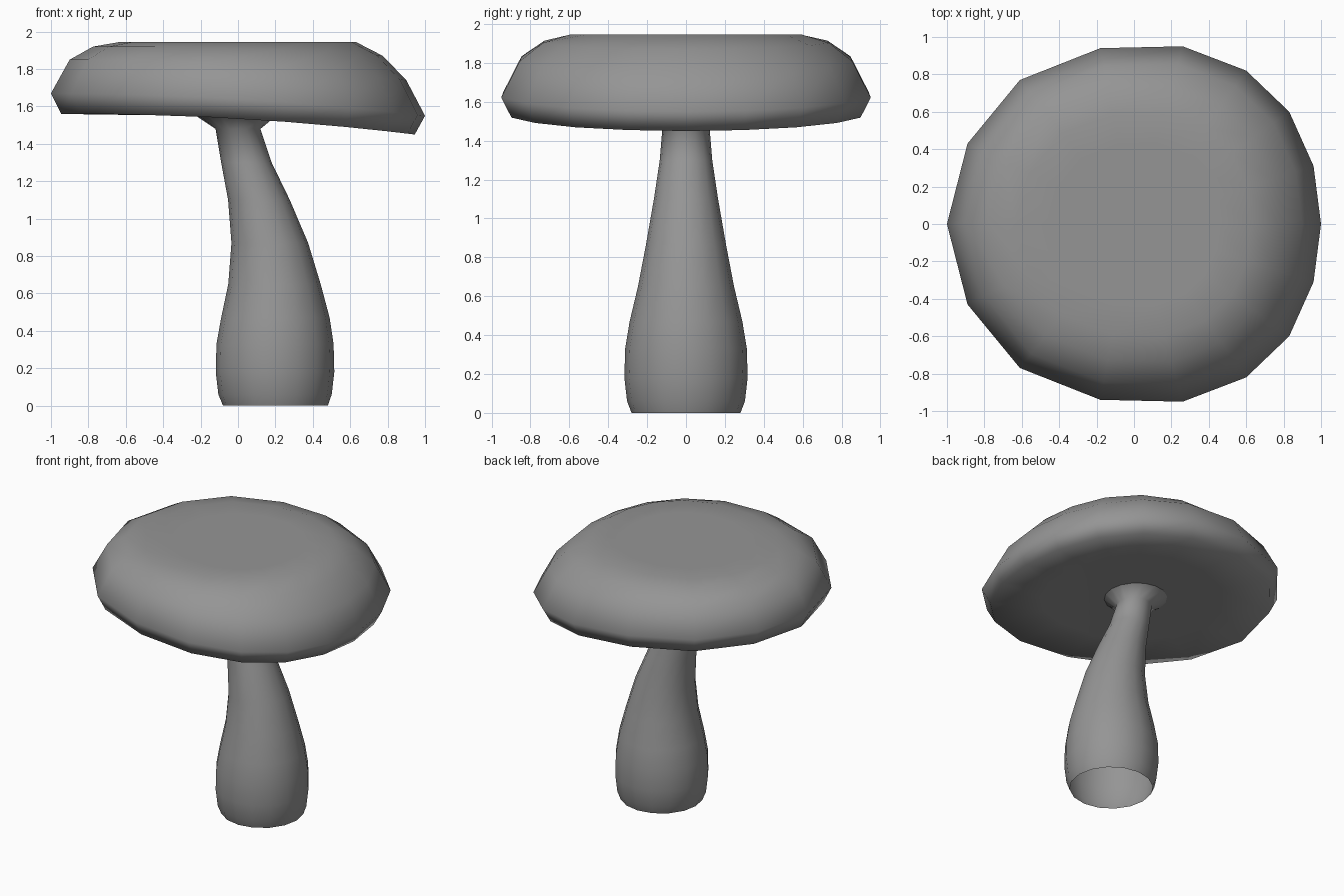
import bpy
import bmesh
import math

cube = bpy.data.objects.get("Cube")
if cube:
    bpy.data.objects.remove(cube)

SIDES = 16

grey = bpy.data.materials.new("mushroom grey")
grey.use_nodes = True
grey.diffuse_color = (0.3, 0.3, 0.3, 1)
bsdf = next(n for n in grey.node_tree.nodes if n.type == 'BSDF_PRINCIPLED')
bsdf.inputs["Base Color"].default_value = (0.3, 0.3, 0.3, 1)


def loft(name, rings, closed):
    """Skin a stack of rings, each counter-clockwise from above."""
    bm = bmesh.new()
    loops = [[bm.verts.new(p) for p in ring] for ring in rings]
    for a, b in zip(loops, loops[1:]):
        for i in range(SIDES):
            j = (i + 1) % SIDES
            bm.faces.new((a[i], a[j], b[j], b[i]))
    if closed:
        bm.faces.new(loops[0][::-1])
        bm.faces.new(loops[-1])
    for face in bm.faces:
        face.smooth = True
    mesh = bpy.data.meshes.new(name)
    bm.to_mesh(mesh)
    bm.free()
    mesh.materials.append(grey)
    obj = bpy.data.objects.new(name, mesh)
    bpy.context.collection.objects.link(obj)
    return obj


# Cap outline: one half, mirrored across the xz plane
half = [(1, 0), (0.96, 0.31), (0.83, 0.6), (0.6, 0.82), (0.26, 0.95),
        (-0.18, 0.94), (-0.61, 0.77), (-0.89, 0.43), (-1, 0)]
outline = half + [(x, -y) for x, y in half[-2:0:-1]]

# Cap rings from the underside to the top: scale, height, tilt, droop
cap_profile = [
    (0.22, 1.548, 0.005, 0.0),
    (0.60, 1.545, 0.022, 0.012),
    (0.945, 1.535, 0.055, 0.03),
    (1.00, 1.64, 0.06, 0.03),
    (0.90, 1.825, 0.055, 0.03),
    (0.775, 1.91, 0.025, 0.015),
    (0.63, 1.945, 0.0, 0.0),
    (0.45, 1.945, 0.0, 0.0),
]
loft("cap", [[(x * s, y * s, z - tilt * x - droop * x * x) for x, y in outline]
             for s, z, tilt, droop in cap_profile], True)

# Leaning stem, open at the base and flared under the cap: height, centre, radius
stem_profile = [
    (0.0, 0.2, 0.28), (0.06, 0.198, 0.303), (0.18, 0.198, 0.317),
    (0.33, 0.198, 0.313), (0.47, 0.2, 0.29), (0.65, 0.195, 0.247),
    (0.87, 0.17, 0.205), (1.1, 0.112, 0.165), (1.3, 0.045, 0.135),
    (1.48, 0.0, 0.12), (1.55, -0.01, 0.215),
]
angles = [math.tau * i / SIDES for i in range(SIDES)]
loft("stem", [[(cx + r * math.cos(a), r * math.sin(a), z) for a in angles]
              for z, cx, r in stem_profile], False)
